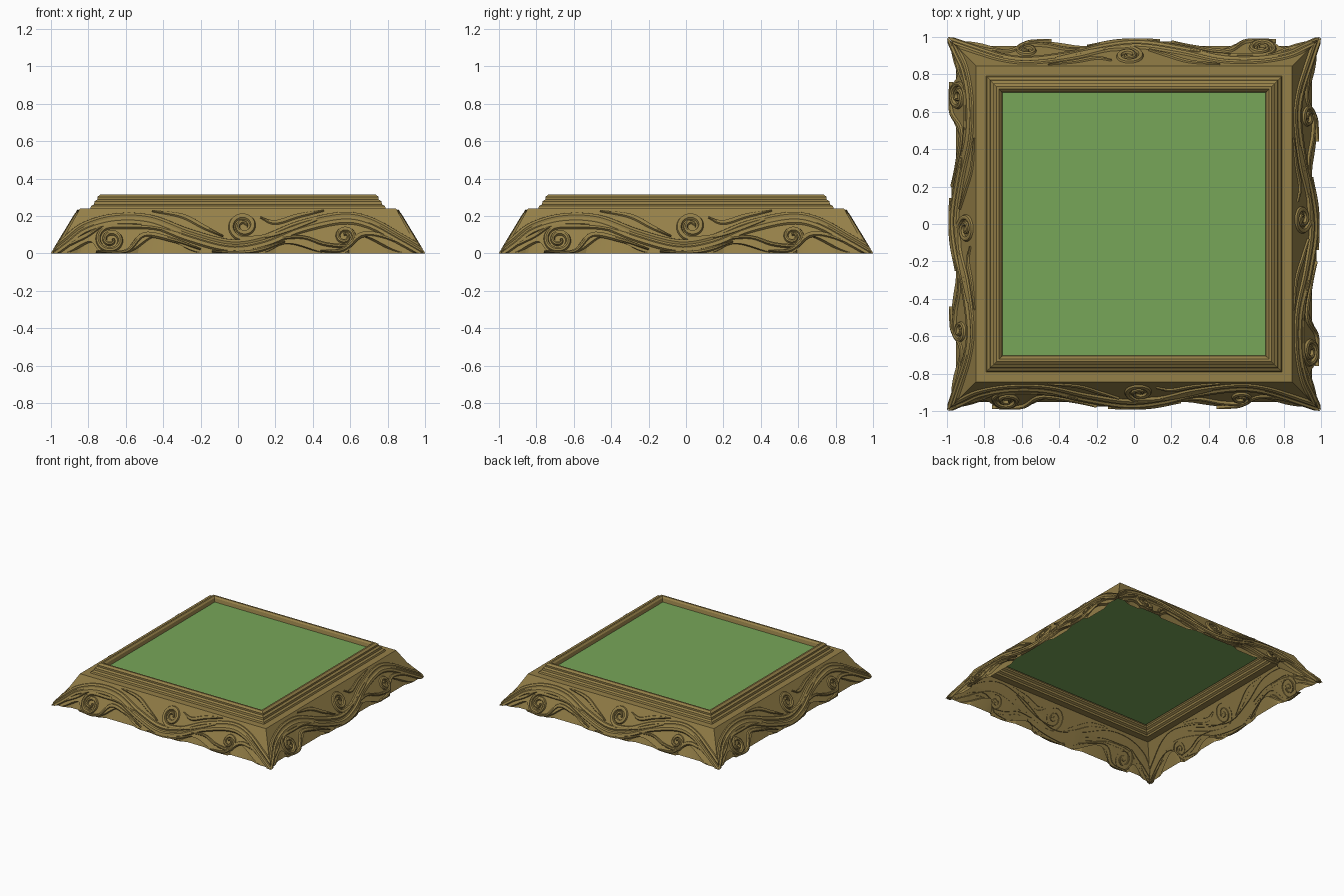
import bpy, bmesh, math
from mathutils import Vector, Matrix

if "Cube" in bpy.data.objects:
    bpy.data.objects.remove(bpy.data.objects["Cube"])


def material(name, col):
    m = bpy.data.materials.new(name)
    m.diffuse_color = (*col, 1)
    m.use_nodes = True
    m.node_tree.nodes["Principled BSDF"].inputs["Base Color"].default_value = m.diffuse_color
    return m


GOLD = material("antique gold wood", (0.30, 0.215, 0.065))
GREEN = material("meadow green", (0.185, 0.38, 0.098))


def finish(bm, name, mat):
    me = bpy.data.meshes.new(name)
    bmesh.ops.remove_doubles(bm, verts=bm.verts, dist=0.0002)
    bmesh.ops.recalc_face_normals(bm, faces=bm.faces)
    bm.to_mesh(me)
    bm.free()
    me.materials.append(mat)
    ob = bpy.data.objects.new(name, me)
    bpy.context.collection.objects.link(ob)
    return ob


def grid(bm, rows):
    vs = [[bm.verts.new(p) for p in r] for r in rows]
    for a, b in zip(vs, vs[1:]):
        for i in range(len(a) - 1):
            bm.faces.new((a[i], a[i + 1], b[i + 1], b[i]))


def four_sides(name, rows):
    # The same carving repeats on all four rails
    bm = bmesh.new()
    for k in range(4):
        rot = Matrix.Rotation(k * math.pi / 2, 3, 'Z')
        grid(bm, [[rot @ Vector(p) for p in r] for r in rows])
    return finish(bm, name, GOLD)


def slope(z):
    # distance of the sloping rail from the centre at height z
    return 0.978 - 0.133 * z / 0.24


def bump(u, a, peak, b, h):
    if not a < u < b:
        return 0
    t = (u - a) / (peak - a) if u < peak else (b - u) / (b - peak)
    return h * math.sin(t * math.pi / 2) ** 2


HOLLOWS = [(-0.95, -0.84, -0.74, 0.06), (-0.62, -0.48, -0.18, 0.088),
           (0.12, 0.28, 0.5, 0.05), (0.58, 0.7, 0.92, 0.095)]

# Sloping rails with scooped hollows along the bottom edge
rows = []
for i in range(161):
    s = -1 + i / 80
    b = max(0.002, max(bump(s, *h) for h in HOLLOWS))
    d = min(1, b / 0.03)
    row = []
    for z, dip in ((0, 0.026 * d), (b, 0.018 * d), (b + 0.004, -0.004 * d), (0.14, 0), (0.24, 0)):
        w = slope(z) - dip
        row.append((s * w, -w, z))
    rows.append(row)
four_sides("carved_rails", rows)


def smooth(pts, n=9):
    # Catmull-Rom curve through the points
    p = [Vector(q) for q in pts]
    p = [2 * p[0] - p[1]] + p + [2 * p[-1] - p[-2]]
    out = []
    for a, b, c, d in zip(p, p[1:], p[2:], p[3:]):
        for i in range(n):
            t = i / n
            out.append(0.5 * (2 * b + (c - a) * t + (2 * a - 5 * b + 4 * c - d) * t * t
                              + (3 * b - a - 3 * c + d) * t ** 3))
    return out + [p[-2]]


GROOVED = [(-1, -0.3), (-0.8, 0.8), (-0.35, 1), (-0.1, 0.5), (0.15, 0.5), (0.4, 1), (0.8, 0.7), (1, -0.3)]
RIDGE = [(-1, -0.3), (-0.6, 0.8), (0, 1), (0.6, 0.8), (1, -0.3)]


def strand(name, pts, w0, w1, h, section, wm=None):
    # Tapering carved strand lying on the sloping rail
    n = len(pts) - 1
    rows = []
    for i, p in enumerate(pts):
        t = i / n
        tan = (pts[min(i + 1, n)] - pts[max(i - 1, 0)]).normalized()
        side = Vector((-tan.y, tan.x))
        wid = w0 + (w1 - w0) * t
        if wm:
            wid += (wm - (w0 + w1) / 2) * math.sin(t * math.pi)
        row = []
        for o, e in section:
            q = p + side * o * wid
            z = min(max(q.y + e * h * 0.3, 0), 0.238)
            w = slope(z) + e * h * (1 - 0.5 * z / 0.24)
            row.append((max(-w, min(w, q.x)), -w, z))
        rows.append(row)
    return four_sides(name, rows)


def spiral(lead, c, r0, r1, a0, turns):
    pts = list(lead)
    n = int(abs(turns) * 10)
    for i in range(n + 1):
        r = r0 + (r1 - r0) * i / n
        a = a0 + turns * 2 * math.pi * i / n
        pts.append((c[0] + 1.1 * r * math.cos(a), c[1] + r * math.sin(a)))
    return smooth(pts, 4)


# Long waving vine from corner to corner
strand("main_vine", smooth([(-1, 0), (-0.92, 0.06), (-0.82, 0.135), (-0.66, 0.18), (-0.47, 0.172),
                            (-0.26, 0.095), (-0.04, 0.04), (0.14, 0.065), (0.33, 0.14), (0.55, 0.188),
                            (0.7, 0.165), (0.87, 0.075), (1, 0)]), 0.03, 0.03, 0.023, GROOVED, 0.038)

# Scrolls branching from the vine
pi = math.pi
strand("left_scroll", spiral([(-0.3, 0.1), (-0.45, 0.137), (-0.58, 0.142)], (-0.68, 0.072),
                             0.07, 0.012, pi / 2, 1.8), 0.012, 0.008, 0.024, RIDGE, 0.016)
strand("middle_scroll", spiral([(0.42, 0.18), (0.28, 0.125), (0.15, 0.088)], (0.03, 0.145),
                               0.068, 0.012, -pi / 2, -1.8), 0.014, 0.008, 0.024, RIDGE, 0.017)
strand("right_scroll", spiral([(0.22, 0.08), (0.35, 0.085), (0.46, 0.05)], (0.57, 0.09),
                              0.052, 0.01, -pi / 2, 1.6), 0.01, 0.007, 0.022, RIDGE, 0.014)

# Slim leaves above and below the vine
LEAVES = [[(-0.46, 0.225), (-0.3, 0.2), (-0.18, 0.14), (-0.08, 0.09)],
          [(0.12, 0.19), (0.2, 0.165), (0.32, 0.2), (0.46, 0.228)],
          [(-0.98, 0.01), (-0.88, 0.06), (-0.8, 0.1), (-0.72, 0.152)],
          [(-0.76, 0.008), (-0.6, 0.01), (-0.5, 0.1), (-0.34, 0.07), (-0.2, 0.02)],
          [(-0.14, 0.008), (0.0, 0.005), (0.12, 0.02), (0.25, 0.06)],
          [(0.44, 0.01), (0.56, 0.02), (0.66, 0.1), (0.78, 0.09), (0.96, 0.01)]]
for i, pts in enumerate(LEAVES):
    strand("slim_leaf_%d" % (i + 1), smooth(pts, 8), 0.004, 0.004, 0.02, RIDGE, 0.015)

# Square stepped moulding around the panel
PROFILE = [(0.845, 0.24), (0.79, 0.24), (0.785, 0.253), (0.77, 0.262), (0.767, 0.278), (0.752, 0.288),
           (0.752, 0.302), (0.735, 0.315), (0.722, 0.315), (0.71, 0.303), (0.703, 0.272)]
four_sides("inner_moulding", [[(s * r, -r, z) for r, z in PROFILE] for s in (-1, 1)])

# Flat green panel
bm = bmesh.new()
grid(bm, [[(x, y, 0.275) for x in (-0.705, 0.705)] for y in (0.705, -0.705)])
finish(bm, "panel", GREEN)
